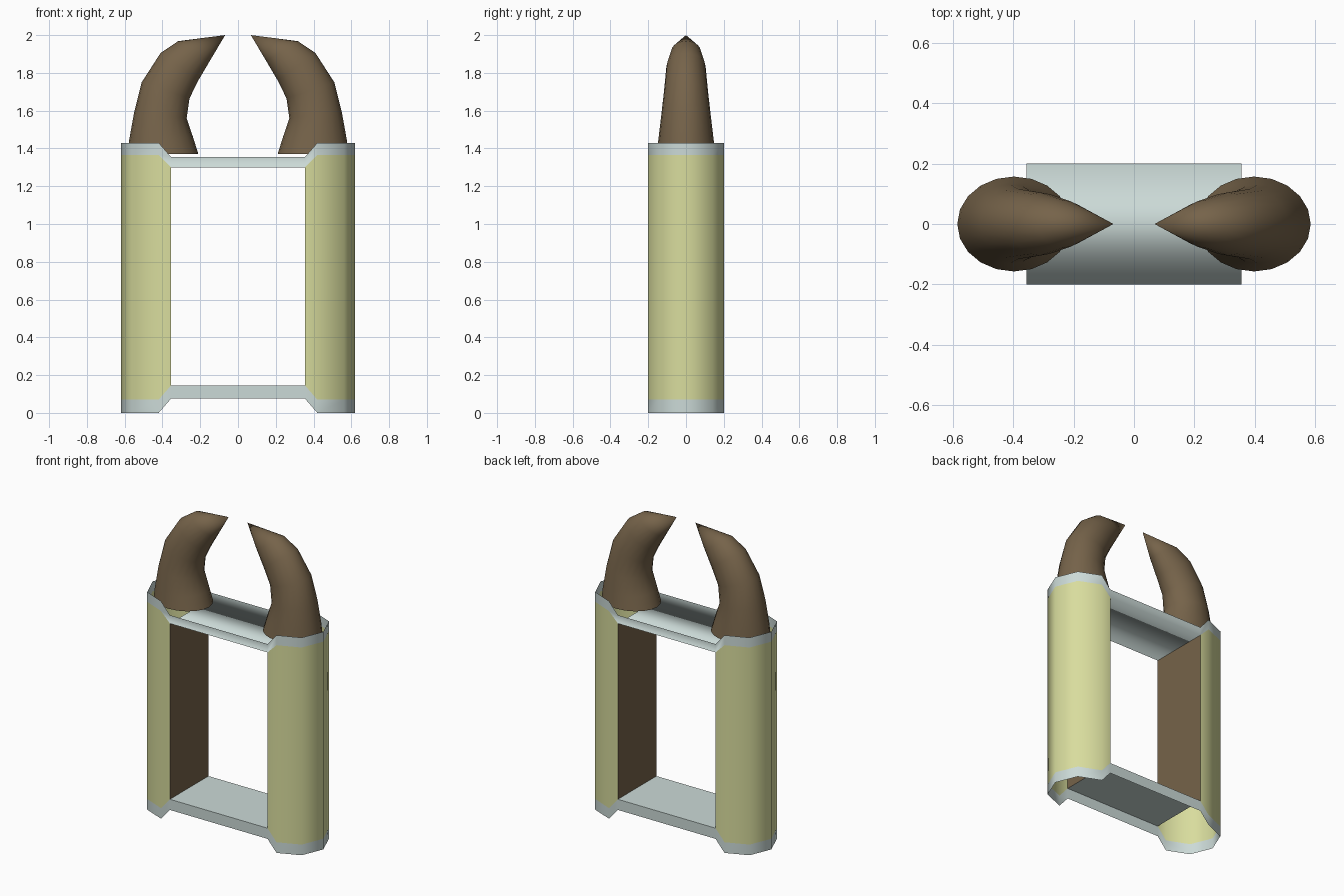
import bpy, math

if "Cube" in bpy.data.objects:
    bpy.data.objects.remove(bpy.data.objects["Cube"])

def material(name, rgb):
    m = bpy.data.materials.new(name)
    m.diffuse_color = (*rgb, 1)
    m.use_nodes = True
    m.node_tree.nodes["Principled BSDF"].inputs["Base Color"].default_value = m.diffuse_color
    return m

CREAM = material("pale_yellow", (0.69, 0.72, 0.34))
STEEL = material("pale_steel", (0.60, 0.70, 0.68))
BROWN = material("brown", (0.18, 0.125, 0.068))

def build(name, verts, faces, mat, smooth=True):
    me = bpy.data.meshes.new(name)
    me.from_pydata(verts, [], faces)
    me.materials.append(mat)
    for p in me.polygons:
        p.use_smooth = smooth
    me.update()
    ob = bpy.data.objects.new(name, me)
    bpy.context.collection.objects.link(ob)
    return ob

XI, XC, R = 0.355, 0.42, 0.2      # inner plate, arc centre, arc radius
H, STEP, BAND = 1.43, 0.075, 0.07  # height, notch depth, trim width

# Plan outline of one pillar, front inner corner round to back inner corner
half = [(XI, -R)]
for i in range(5):
    a = math.radians(-90 + 45 * i)
    half.append((XC + R * math.cos(a), R * math.sin(a)))
half.append((XI, R))

def notch(x):
    return STEP if abs(x) < XI + 0.01 else 0.0

def wall(points, low, high, closed):
    """Vertical strip along a plan outline; low/high give z from x."""
    n = len(points)
    v = [(x, y, low(x)) for x, y in points] + [(x, y, high(x)) for x, y in points]
    f = [(i, (i + 1) % n, n + (i + 1) % n, n + i) for i in range(n if closed else n - 1)]
    return v, f

turned = [(-x, -y) for x, y in half]
ring = half + turned
n = len(half)

# Bottom trim band and the flat plate of the lower bar
v, f = wall(ring, notch, lambda x: notch(x) + BAND, True)
build("bottom_trim", v, f, STEEL)
z = STEP + BAND
build("bottom_plate", [(-XI, -R, z), (XI, -R, z), (XI, R, z), (-XI, R, z)],
      [(0, 1, 2, 3)], STEEL, False)

# Top trim band, with the upper bar's plate closing its lower edge
v, f = wall(ring, lambda x: H - BAND + 0.005 - notch(x) + 0.01 * (notch(x) > 0),
            lambda x: H - notch(x), True)
f.append((0, n - 1, n, 2 * n - 1))
build("top_trim", v, f, STEEL)

# Pillar shells and brown inner plates
z0, z1 = STEP + BAND, 1.30
for side, pts, s in (("right", half, 1), ("left", turned, -1)):
    v, f = wall(pts, lambda x: notch(x) + BAND,
                lambda x: H - BAND + 0.005 - notch(x) + 0.01 * (notch(x) > 0), False)
    build(side + "_pillar", v, f, CREAM)
    q = [(s * XI, s * R, z0), (s * XI, -s * R, z0), (s * XI, -s * R, z1), (s * XI, s * R, z1)]
    build(side + "_inner_plate", q, [(0, 1, 2, 3)], BROWN, False)

# Horns: rings given as outer x, z, inner x, z and half depth
RINGS = [(0.585, 1.37, 0.21, 1.37, 0.157),
         (0.577, 1.44, 0.238, 1.46, 0.146),
         (0.55, 1.59, 0.272, 1.56, 0.131),
         (0.51, 1.75, 0.257, 1.665, 0.116),
         (0.41, 1.905, 0.21, 1.76, 0.104),
         (0.317, 1.968, 0.15, 1.862, 0.078)]
SEG = 20
for side, s in (("right", 1), ("left", -1)):
    v, f = [], []
    for ox, oz, ix, iz, w in RINGS:
        for k in range(SEG):
            a = s * 2 * math.pi * k / SEG
            t = (1 + math.cos(a)) / 2
            v.append((s * (ix + (ox - ix) * t), w * math.sin(a), iz + (oz - iz) * t))
    for r in range(len(RINGS) - 1):
        for k in range(SEG):
            a, b = r * SEG + k, r * SEG + (k + 1) % SEG
            f.append((a, b, b + SEG, a + SEG))
    tip, last = len(v), (len(RINGS) - 1) * SEG
    v.append((s * 0.068, 0, 2.0))
    f += [(last + k, last + (k + 1) % SEG, tip) for k in range(SEG)]
    f.append(tuple(reversed(range(SEG))))
    ob = build(side + "_horn", v, f, BROWN)
    ob.data.polygons[len(f) - 1].use_smooth = False
    if s < 0:  # mirrored angle and x cancel, so winding already faces out
        ob.data.update()
